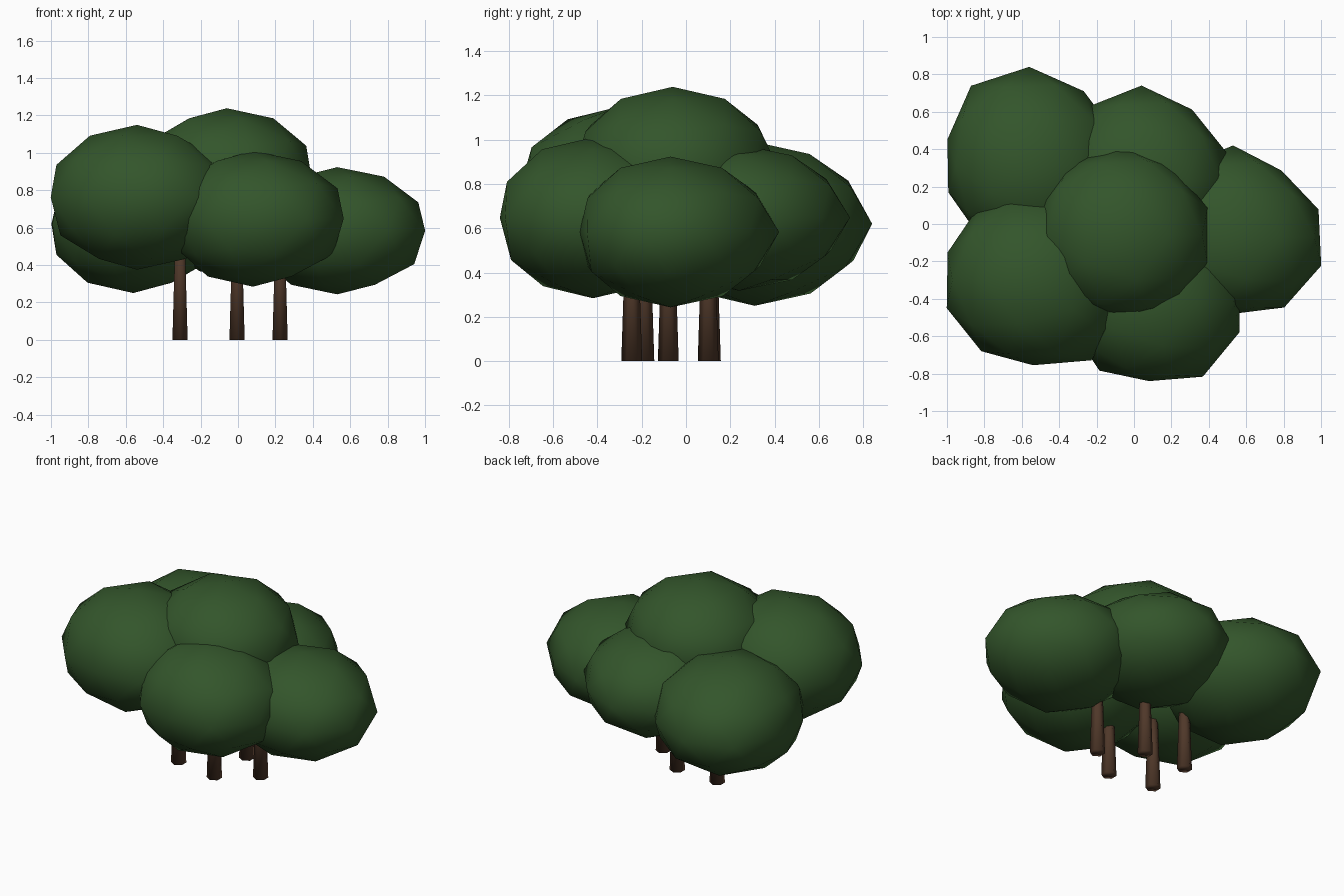
import bpy, math

if "Cube" in bpy.data.objects:
    bpy.data.objects.remove(bpy.data.objects["Cube"])


def material(name, rgb):
    m = bpy.data.materials.new(name)
    m.diffuse_color = (*rgb, 1)
    m.use_nodes = True
    m.node_tree.nodes["Principled BSDF"].inputs["Base Color"].default_value = m.diffuse_color
    return m


LEAF = material("leaf_green", (0.033, 0.091, 0.024))
BARK = material("bark_brown", (0.078, 0.039, 0.022))


def finish(name, mat):
    ob = bpy.context.object
    ob.name = name
    ob.data.materials.append(mat)
    bpy.ops.object.shade_smooth()
    return ob


def crown(name, centre, r, rz, bumps, turn=0):
    """Low-poly flattened ball; bumps = {azimuth: radius} pushes its sides in or out."""
    bpy.ops.mesh.primitive_ico_sphere_add(subdivisions=2, radius=1, location=centre)
    ob = finish(name, LEAF)
    for v in ob.data.vertices:
        x, y, z = v.co
        a = math.atan2(y, x) + math.radians(turn)
        h = math.hypot(x, y)
        rad = r
        for deg, target in bumps.items():
            d = abs((math.degrees(a) - deg + 180) % 360 - 180)
            rad += (target - r) * max(0, 1 - d / 36)
        # fade bumps towards the poles
        rad = r + (rad - r) * h
        v.co = (h * rad * math.cos(a), h * rad * math.sin(a), z * rz)
    return ob


# Foliage clumps
crown("crown_back_left", (-.56, .31, .62), .475, .37,
      {18: .50, 54: .495, 90: .53, 126: .53, 162: .46, 198: .455, 234: .46})
crown("crown_front_left", (-.54, -.30, .762), .475, .387,
      {18: .52, 90: .455, 126: .49, 162: .48, 198: .485, 234: .47, 270: .455,
       306: .53, 342: .52}, turn=36)
crown("crown_top", (-.06, -.06, .875), .475, .363, {54: .455, 234: .46, 270: .445})
crown("crown_front_right", (.08, -.42, .647), .465, .363,
      {198: .44, 234: .45, 270: .42, 306: .49, 342: .51, 18: .51})
crown("crown_right", (.53, -.07, .583), .465, .34,
      {90: .49, 54: .44, 18: .48, 342: .495, 306: .465, 270: .41})
crown("crown_back", (.04, .24, .648), .47, .33,
      {18: .475, 54: .46, 90: .50, 126: .48})

# Trunks
for i, (x, y) in enumerate([(.225, -.08), (-.005, -.245), (-.005, .1),
                            (-.31, -.19), (-.31, .11)]):
    bpy.ops.mesh.primitive_cone_add(vertices=6, radius1=.047, radius2=.027,
                                    depth=.62, location=(x, y, .31))
    finish(f"trunk_{i + 1}", BARK)
